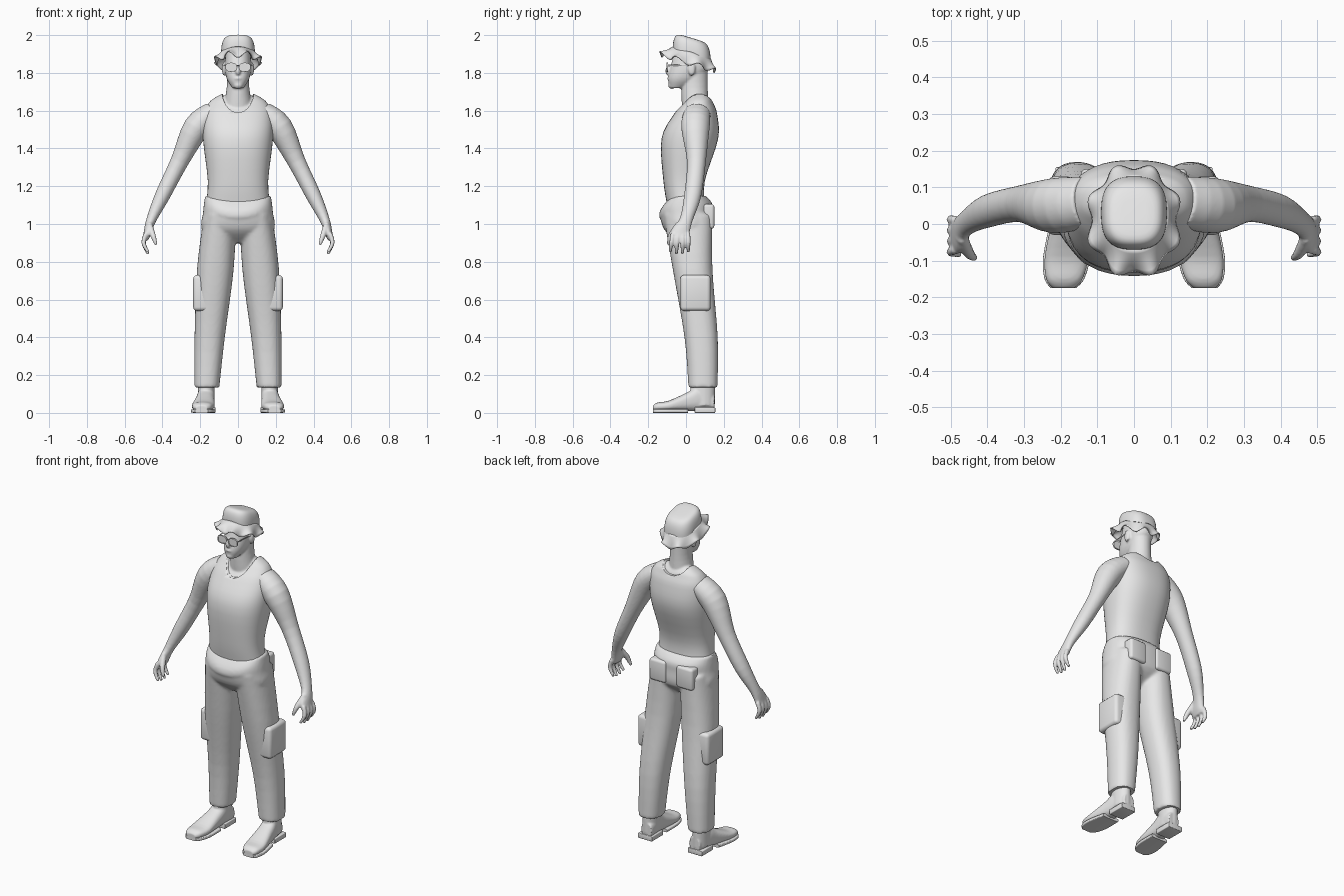
import bpy, bmesh, math
from mathutils import Matrix, Vector

if "Cube" in bpy.data.objects:
    bpy.data.objects.remove(bpy.data.objects["Cube"])

grey = bpy.data.materials.new("plain_grey")
grey.use_nodes = True
grey.diffuse_color = (.8, .8, .8, 1)
grey.node_tree.nodes["Principled BSDF"].inputs["Base Color"].default_value = grey.diffuse_color


def spline(stations, steps):
    """Interpolate every station value with a smooth curve through the stations."""
    if steps == 1:
        return stations
    padded = [stations[0], *stations, stations[-1]]
    rows = []
    for before, start, end, after in zip(padded, padded[1:], padded[2:], padded[3:]):
        for step in range(steps):
            t = step / steps
            rows.append([q + t / 2 * (r - p + t * (2 * p - 5 * q + 4 * r - s + t * (3 * (q - r) + s - p)))
                         for p, q, r, s in zip(before, start, end, after)])
    return rows + [stations[-1]]


def bridge(bm, rings):
    for lower, upper in zip(rings, rings[1:]):
        for k in range(len(lower)):
            bm.faces.new((lower[k - 1], lower[k], upper[k], upper[k - 1]))


def loft(bm, stations, axis="z", sides=32, steps=4, power=2.0, mirrored=False):
    """Skin rounded rings. A station is (x, y, z, half width, half depth); x may be left out."""
    stations = [station if len(station) == 5 else (0, *station) for station in stations]
    rows = spline(stations, steps)
    for mirror in ((1, -1) if mirrored else (1,)):
        rings = []
        for i, (x, y, z, width, depth) in enumerate(rows):
            across, along = Vector((1, 0, 0)), Vector((0, 1, 0))
            if axis == "y":
                along = Vector((0, 0, 1))
            elif axis == "path":
                following, previous = rows[min(i + 1, len(rows) - 1)], rows[max(i - 1, 0)]
                tangent = Vector(following[:3]) - Vector(previous[:3])
                across = tangent.cross(along).normalized()
                along = across.cross(tangent).normalized()
            ring = []
            for k in range(sides):
                angle = math.tau * k / sides
                c, s = math.cos(angle), math.sin(angle)
                point = (Vector((x, y, z))
                         + across * width * math.copysign(abs(c) ** (2 / power), c)
                         + along * depth * math.copysign(abs(s) ** (2 / power), s))
                ring.append(bm.verts.new((point.x * mirror, point.y, point.z)))
            rings.append(ring)
        bridge(bm, rings)
        bm.faces.new(rings[0])
        bm.faces.new(rings[-1])


def blob(bm, centre, radii):
    """Add an ellipsoid, and its mirror image when it is off centre."""
    for mirror in ((1, -1) if centre[0] else (1,)):
        place = Matrix.Translation((centre[0] * mirror, *centre[1:])) @ Matrix.Diagonal((*radii, 1))
        bmesh.ops.create_uvsphere(bm, u_segments=20, v_segments=12, radius=1, matrix=place)


def rounded_boxes(bm, centre, size, rounding):
    """Add a mirrored pair of bevelled blocks."""
    for mirror in (1, -1):
        place = Matrix.Translation((centre[0] * mirror, *centre[1:])) @ Matrix.Diagonal((*size, 1))
        made = bmesh.ops.create_cube(bm, size=1, matrix=place)
        edges = list({edge for vert in made["verts"] for edge in vert.link_edges})
        bmesh.ops.bevel(bm, geom=edges, offset=rounding, segments=3, profile=.5, affect="EDGES")


def finish(bm, name, voxel=0, sharp_angle=40):
    """Turn the mesh into an object, blending its pieces into one skin if a voxel size is given."""
    bmesh.ops.recalc_face_normals(bm, faces=bm.faces)
    mesh = bpy.data.meshes.new(name)
    bm.to_mesh(mesh)
    bm.free()
    mesh.materials.append(grey)
    part = bpy.data.objects.new(name, mesh)
    bpy.context.collection.objects.link(part)
    bpy.ops.object.select_all(action="DESELECT")
    part.select_set(True)
    bpy.context.view_layer.objects.active = part
    if voxel:
        blend = part.modifiers.new("blend", "REMESH")
        blend.mode, blend.voxel_size = "VOXEL", voxel
        soften = part.modifiers.new("soften", "SMOOTH")
        soften.factor, soften.iterations = .5, 4
        bpy.ops.object.modifier_apply(modifier="blend")
        bpy.ops.object.modifier_apply(modifier="soften")
    bpy.ops.object.shade_smooth_by_angle(angle=math.radians(sharp_angle))
    return part


# Torso profile shared by the vest and the chest beneath it
torso = [(0, 1.1, .17, .1), (-.01, 1.23, .16, .11), (.02, 1.45, .185, .15), (.05, 1.58, .18, .115),
         (.065, 1.64, .155, .08), (.07, 1.67, .12, .06), (.07, 1.7, .06, .03)]

# Skin: chest, neck, head and face
body = bmesh.new()
inset = .01
loft(body, [(y, z - inset, width - inset, depth - inset) for y, z, width, depth in torso], power=2.4)
loft(body, [(.05, 1.6, .08, .07), (.045, 1.72, .06, .07), (.05, 1.82, .06, .065)])
loft(body, [(-.05, 1.72, .03, .035), (-.01, 1.77, .06, .085), (.025, 1.84, .07, .105),
            (.03, 1.95, .06, .08)], power=2.3)
blob(body, centre=(0, -.09, 1.81), radii=(.015, .02, .025))
blob(body, centre=(0, -.085, 1.77), radii=(.025, .015, .01))
blob(body, centre=(0, -.075, 1.735), radii=(.025, .02, .02))
blob(body, centre=(.075, .03, 1.82), radii=(.01, .02, .035))

# Skin: arms ending in palms, curled fingers and thumbs
loft(body, [(.13, .06, 1.59, .06, .07), (.22, .05, 1.51, .07, .075), (.31, .055, 1.33, .048, .05),
            (.4, .035, 1.15, .04, .045), (.46, 0, 1.02, .026, .034), (.48, -.03, .95, .02, .05),
            (.49, -.03, .92, .015, .045)], "path", mirrored=True)
for finger in range(4):
    y = -.07 + .027 * finger
    lift = .01 * abs(finger - 1.5)
    thick = .012
    loft(body, [(.487, y, .95, thick, thick), (.5, y * 1.1, .9, thick, thick),
                (.475, y * 1.2, .835 + lift, .008, .008)], "path", sides=12, mirrored=True)
loft(body, [(.47, -.035, 1, .016, .018), (.45, -.08, .94, .015, .015),
            (.433, -.093, .89, .008, .008)], "path", sides=12, mirrored=True)
finish(body, "skin_body", voxel=.0055)

# Vest with the neckline cut out, deeper in front than behind
bm = bmesh.new()
loft(bm, torso, sides=48, power=2.4)
vest = finish(bm, "vest")
bm = bmesh.new()
loft(bm, [(y, 1.71, .085, drop) for y, drop in ((-.3, .12), (.05, .12), (.08, .07), (.3, .07))],
     "y", sides=48, steps=1)
cutter = finish(bm, "neckline_cutter")
cutter.hide_render = True
neckline = vest.modifiers.new("neckline", "BOOLEAN")
neckline.operation, neckline.solver, neckline.object = "DIFFERENCE", "EXACT", cutter
bpy.context.view_layer.objects.active = vest
bpy.ops.object.modifier_apply(modifier=neckline.name)
bpy.data.objects.remove(cutter)

# Trousers: pelvis and legs blended, with the waist dipping at the front
bm = bmesh.new()
loft(bm, [(.01, .9, .09, .05), (.01, .97, .19, .125), (0, 1.06, .185, .14), (0, 1.11, .18, .138),
          (0, 1.15, .174, .104)], sides=48, power=2.3)
loft(bm, [(.165, .09, .135, .066, .077), (.15, .08, .4, .08, .088), (.12, .035, .76, .097, .105),
          (.095, .01, 1.05, .085, .13)], sides=40, power=2.3, mirrored=True)
for vert in bm.verts:
    if vert.co.z > 1.07:
        centred = max(0, 1 - (vert.co.x / .18) ** 2)
        vert.co.z += .3 * min(0, vert.co.y) * centred
finish(bm, "trousers", voxel=.009)

# Pockets on the outer thighs and on the seat
bm = bmesh.new()
rounded_boxes(bm, centre=(.17, .05, .635), size=(.135, .16, .19), rounding=.02)
finish(bm, "cargo_pockets")
bm = bmesh.new()
rounded_boxes(bm, centre=(.09, .1, 1.04), size=(.11, .1, .13), rounding=.015)
finish(bm, "back_pockets")

# Shoes: the foot turns slightly outward towards the toe
foot = [(-.175, .03, .03), (-.15, .05, .045), (-.09, .06, .055), (.01, .05, .1), (.07, .045, .13),
        (.15, .035, .09)]
welt = .01


def foot_x(y):
    return .175 - .1 * y


bm = bmesh.new()
loft(bm, [(foot_x(y), y, welt + height / 2, width, height / 2) for y, width, height in foot],
     "y", power=2.5, mirrored=True)
loft(bm, [(.167, .088, z, .044, .065) for z in (.04, .17)], mirrored=True)
finish(bm, "shoes", voxel=.005)
bm = bmesh.new()
loft(bm, [(foot_x(y), y, welt, width + .004, welt) for y, width, height in foot[:4]],
     "y", power=6, mirrored=True)
rounded_boxes(bm, centre=(.167, .1, .015), size=(.095, .11, .03), rounding=.004)
finish(bm, "shoe_soles")

# Hat crown: a domed top, tilted back
tilt = .3
bm = bmesh.new()
crown = []
for step in range(12):
    angle = math.radians(8 * step)
    spread = abs(math.cos(angle)) ** .3
    crown.append((.03, 1.9 + .085 * math.sin(angle), .09 * spread, .1 * spread))
loft(bm, crown, sides=48, steps=1, power=2.7)
for vert in bm.verts:
    vert.co.z -= tilt * (vert.co.y - .03)
finish(bm, "hat_crown")

# Hat brim: a flared band with a wavy rim
bm = bmesh.new()
rings = []
for step in range(7):
    flare = step / 6
    ring = []
    for k in range(96):
        angle = math.tau * k / 96
        wave = -math.cos(8 * angle) * flare ** 2
        x = (.09 + .035 * flare + .01 * wave) * math.cos(angle)
        y = .03 - .02 * flare + (.1 + .05 * flare + .01 * wave) * math.sin(angle)
        z = 1.91 - .06 * flare - tilt * (y - .03) + .015 * wave
        ring.append(bm.verts.new((x, y, z)))
    rings.append(ring)
bridge(bm, rings)
brim = finish(bm, "hat_brim", sharp_angle=60)
brim.modifiers.new("cloth", "SOLIDIFY").thickness = .005

# Glasses: recessed lenses, temples and bridge
bm = bmesh.new()
loft(bm, [(.036, y, 1.83, radius, radius * .8)
          for y, radius in ((-.094, .03), (-.103, .03), (-.103, .026), (-.1, .026))],
     "y", steps=1, power=2.5, mirrored=True)
loft(bm, [(.065, -.097, 1.84, .002, .004), (.076, .03, 1.84, .002, .004)], "y", sides=8, steps=1,
     mirrored=True)
loft(bm, [(x, -.1, 1.84, .003, .003) for x in (-.01, .01)], "path", sides=8, steps=1)
finish(bm, "glasses")
